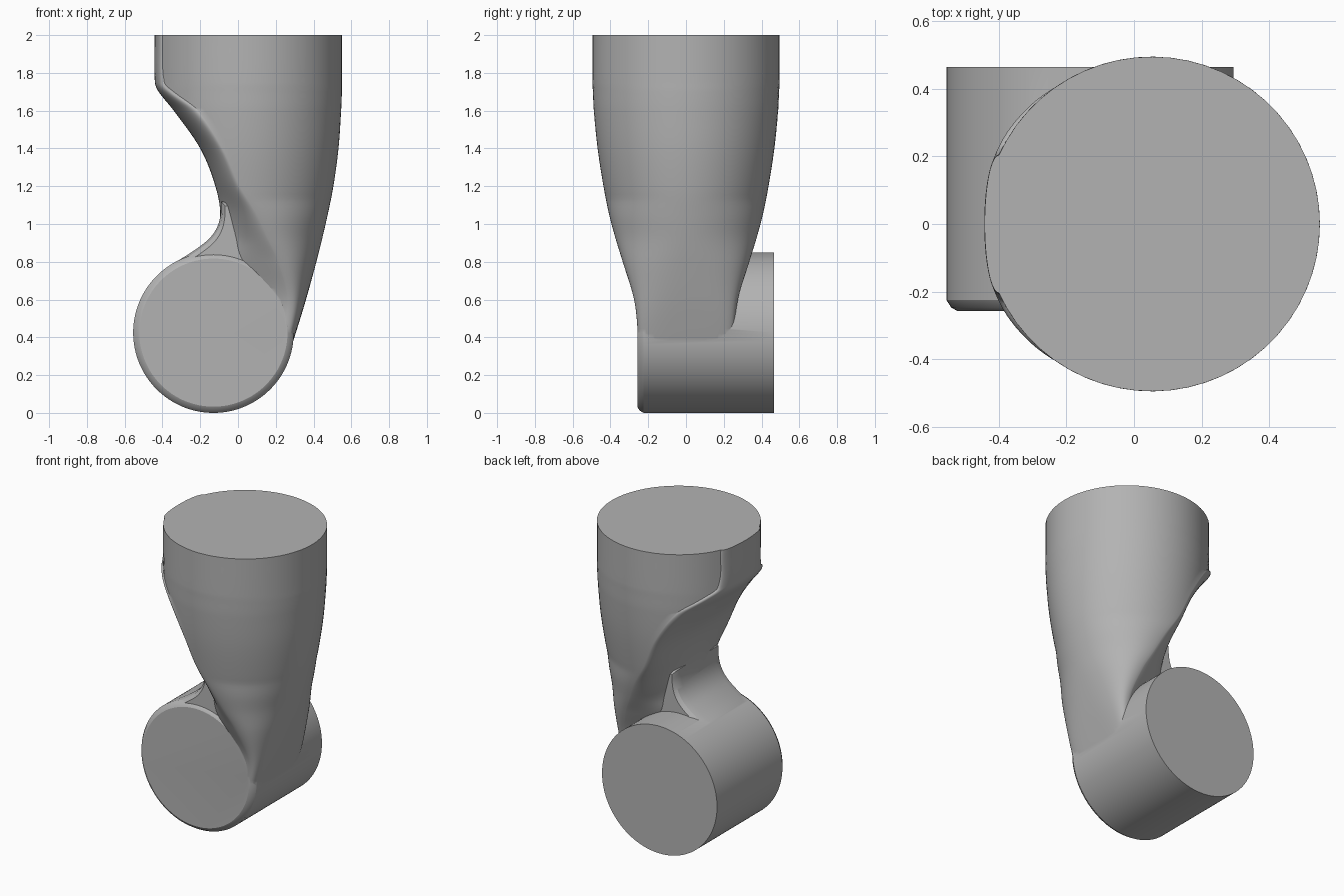
import bpy, bmesh
from math import sin, cos, pi, asin

if "Cube" in bpy.data.objects:
    bpy.data.objects.remove(bpy.data.objects["Cube"], do_unlink=True)

grey = bpy.data.materials.new("plain grey")
grey.use_nodes = True
COLOUR = (0.45, 0.45, 0.45, 1)
grey.diffuse_color = COLOUR
grey.node_tree.nodes["Principled BSDF"].inputs["Base Color"].default_value = COLOUR


def finish(name, bm):
    bmesh.ops.recalc_face_normals(bm, faces=bm.faces)
    mesh = bpy.data.meshes.new(name)
    bm.to_mesh(mesh)
    bm.free()
    mesh.materials.append(grey)
    obj = bpy.data.objects.new(name, mesh)
    bpy.context.collection.objects.link(obj)
    return obj


def loft(name, rings):
    """Skin closed rings of equal length and cap both ends."""
    bm = bmesh.new()
    rows = [[bm.verts.new(p) for p in ring] for ring in rings]
    n = len(rows[0])
    for a, b in zip(rows, rows[1:]):
        for i in range(n):
            j = (i + 1) % n
            bm.faces.new((a[i], a[j], b[j], b[i]))
    bm.faces.new(rows[0])
    bm.faces.new(rows[-1])
    return finish(name, bm)


def spline(rows, steps):
    """Smooth rows of numbers, keyed on their first value."""
    def slope(i, k):
        a, b = rows[max(i - 1, 0)], rows[min(i + 1, len(rows) - 1)]
        return (b[k] - a[k]) / (b[0] - a[0])
    out = []
    for i in range(len(rows) - 1):
        a, b = rows[i], rows[i + 1]
        h = b[0] - a[0]
        for s in range(steps):
            t = s / steps
            out.append([a[0] + h * t] + [
                a[k] * (1 + 2 * t) * (1 - t) ** 2 + b[k] * t * t * (3 - 2 * t)
                + h * t * (1 - t) * ((1 - t) * slope(i, k) - t * slope(i + 1, k))
                for k in range(1, len(a))])
    return out + [list(rows[-1])]


# Leg: height, inner edge, ridge, outer edge, half depth, inner and outer roundness
LEVELS = [
    (0.25, -0.15, 0.18, 0.25, 0.25, 1.2, 5),
    (0.42, -0.2, 0.24, 0.305, 0.255, 1.1, 4),
    (0.6, -0.25, 0.265, 0.36, 0.275, 1.1, 2.8),
    (0.8, -0.24, 0.215, 0.415, 0.335, 1.25, 2.2),
    (0.92, -0.13, 0.16, 0.445, 0.372, 1.45, 2),
    (1.05, -0.095, 0.1, 0.475, 0.407, 1.7, 2),
    (1.2, -0.12, 0.01, 0.505, 0.437, 1.8, 2),
    (1.4, -0.2, -0.08, 0.532, 0.468, 1.8, 2),
    (1.6, -0.34, -0.21, 0.546, 0.488, 1.9, 2),
    (1.7, -0.42, -0.34, 0.55, 0.493, 2, 2),
    (1.75, -0.44, -0.39, 0.55, 0.495, 2, 2),
    (2, -0.442, -0.4, 0.55, 0.495, 2, 2),
]


def section(z, inner, ridge, outer, depth, pin, pout, n=26):
    centre = max(ridge, 0.053)
    width = outer - centre
    start = -asin((centre - ridge) / width)
    half = []
    for i in range(n):                       # outer arc, tip to ridge
        a = pi / 2 + (start - pi / 2) * i / n
        s, c = sin(a), cos(a)
        x = abs(s) ** (2 / pout) * (1 if s > 0 else -1)
        half.append((centre + width * x, depth * abs(c) ** (2 / pout)))
    edge = depth * cos(start) ** (2 / pout)
    for i in range(n + 1):                   # scooped inner side
        a = pi / 2 * i / n
        half.append((ridge - (ridge - inner) * sin(a) ** (2 / pin),
                     edge * max(cos(a), 0) ** (2 / pin) if i < n else 0))
    ring = half + [(x, -y) for x, y in half[-2:0:-1]]
    return [(x, y, z) for x, y in ring]


leg = loft("limb_link", [section(*r) for r in spline(LEVELS, 7)])

# Hub: cross cylinder with a chamfered front rim
HUB_X, HUB_Z, R = -0.13, 0.425, 0.425


def hub_ring(y, r, n=128):
    return [(HUB_X + r * cos(2 * pi * i / n), y, HUB_Z + r * sin(2 * pi * i / n))
            for i in range(n)]


hub = loft("hub", [hub_ring(-0.258, R - 0.033), hub_ring(-0.247, R - 0.014),
                   hub_ring(-0.225, R), hub_ring(0.465, R)])

# Neck: fillet running from the hub up into the leg
CURVE = [(0.74, -0.4), (0.8, -0.325), (0.86, -0.232), (0.92, -0.155),
         (0.98, -0.112), (1.05, -0.092), (1.12, -0.09)]
edge = [(x, z) for z, x in spline(CURVE, 4)] + [(0.08, 1.12), (0.08, 0.6), (-0.2, 0.6)]
rings = []
for y, inset in [(-0.245, 0.035), (-0.225, 0.012), (-0.18, 0), (0.18, 0), (0.225, 0.012), (0.245, 0.035)]:
    rings.append([(x + inset * 0.6, y, z - inset * 0.7) for x, z in edge])
neck = loft("neck", rings)

# Join into one solid
bpy.context.view_layer.objects.active = leg
for part in (neck, hub):
    mod = leg.modifiers.new(part.name, "BOOLEAN")
    mod.operation, mod.solver, mod.object = "UNION", "EXACT", part
    bpy.ops.object.modifier_apply(modifier=mod.name)
    bpy.data.objects.remove(part, do_unlink=True)

bpy.ops.object.select_all(action="DESELECT")
leg.select_set(True)
bpy.ops.object.shade_smooth_by_angle(angle=pi / 6)
